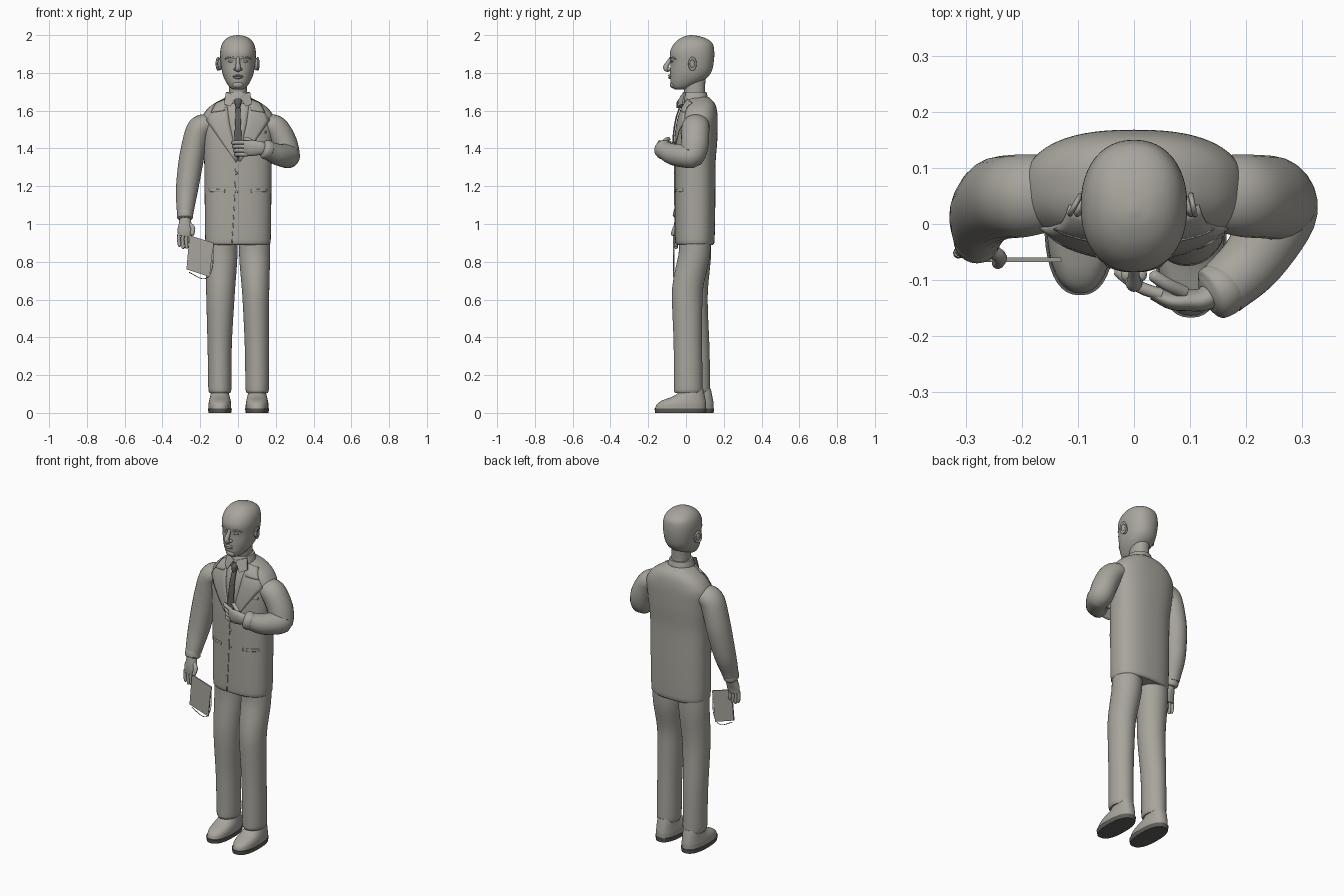
import bpy, bmesh, math
from mathutils import Vector
from mathutils.bvhtree import BVHTree


def material(name, *rgb):
    m = bpy.data.materials.new(name)
    m.diffuse_color = (*rgb, 1)
    return m


GREY = material("warm_grey", .39, .375, .335)
DARK = material("dark_cloth", .11, .108, .1)


def finish(name, bm, mat=None):
    bmesh.ops.recalc_face_normals(bm, faces=bm.faces)
    me = bpy.data.meshes.new(name)
    bm.to_mesh(me)
    bm.free()
    ob = bpy.data.objects.new(name, me)
    bpy.context.collection.objects.link(ob)
    me.materials.append(mat or GREY)
    return ob


def skin(name, rings, mat=None):
    """Bridge equal rings of points and cap both ends."""
    bm = bmesh.new()
    vs = [[bm.verts.new(p) for p in r] for r in rings]
    n = len(vs[0])
    for a, b in zip(vs, vs[1:]):
        for i in range(n):
            j = (i + 1) % n
            bm.faces.new((a[i], a[j], b[j], b[i]))
    bm.faces.new(vs[0])
    bm.faces.new(vs[-1])
    return finish(name, bm, mat)


def ease(rows, k):
    """Smooth interpolation of rows of numbers without overshoot."""
    def tangents(c):
        d = [b - a for a, b in zip(c, c[1:])]
        t = [d[0]]
        for a, b in zip(d, d[1:]):
            m = 0 if a * b <= 0 else min(abs(a + b) / 2, 2 * abs(a), 2 * abs(b))
            t.append(math.copysign(m, a))
        return t + [d[-1]]
    cols = list(zip(*rows))
    tans = [tangents(c) for c in cols]
    out = []
    for i in range(len(rows) - 1):
        for s in range(k):
            t = s / k
            out.append([(2*t**3 - 3*t*t + 1) * c[i] + (t**3 - 2*t*t + t) * m[i]
                        + (3*t*t - 2*t**3) * c[i+1] + (t**3 - t*t) * m[i+1]
                        for c, m in zip(cols, tans)])
    return out + [list(rows[-1])]


def oval(n, e):
    pts = []
    for i in range(n):
        c, s = math.cos(2*math.pi*i/n), math.sin(2*math.pi*i/n)
        pts.append((math.copysign(abs(c)**(2/e), c), math.copysign(abs(s)**(2/e), s)))
    return pts


def loft(name, rows, cx=0, dy=0, e=2.2, k=5, n=40, mat=None):
    """Rows of z, half width, front y, back y."""
    return skin(name, [[(cx + c*hx, dy + (f+b)/2 + s*(b-f)/2, z) for c, s in oval(n, e)]
                       for z, hx, f, b in ease(rows, k)], mat)


def tube(name, rows, ref=(0, 1, 0), k=6, n=24, mat=None):
    """Rows of x, y, z, radius along ref, radius across."""
    rows = ease(rows, k)
    P = [Vector(r[:3]) for r in rows]
    u = Vector(ref)
    rings = []
    for i, r in enumerate(rows):
        t = (P[min(i+1, len(P)-1)] - P[max(i-1, 0)]).normalized()
        u = (u - t * u.dot(t)).normalized()
        v = t.cross(u)
        rings.append([P[i] + u*c*r[3] + v*s*r[4] for c, s in oval(n, 2)])
    return skin(name, rings, mat)


def digit(name, a, b, c, r):
    """Finger bent through three points with a rounded tip."""
    a, b, c = Vector(a), Vector(b), Vector(c)
    tip = c + (c - b).normalized() * r * 0.6
    tube(name, [(*a, r, r), (*b, r, r), (*c, r*.9, r*.9), (*tip, r*.25, r*.25)], (.3, .4, .5), 4, 12)


def ball(name, loc, size, rot=(0, 0, 0)):
    bpy.ops.mesh.primitive_uv_sphere_add(segments=24, ring_count=14, radius=1, location=loc, rotation=rot)
    ob = bpy.context.object
    ob.scale, ob.name = size, name
    ob.data.materials.append(GREY)


# Jacket body
jacket = loft("jacket", [(.888, .16, -.045, .14), (.90, .172, -.057, .15), (1.1, .176, -.06, .155),
                         (1.3, .178, -.06, .156), (1.45, .188, -.056, .166), (1.54, .196, -.045, .168),
                         (1.6, .17, -.028, .164), (1.642, .12, -.008, .15), (1.672, .06, .005, .12)], e=2.45, n=64)
deps = bpy.context.evaluated_depsgraph_get()
BODY = BVHTree.FromObject(jacket, deps)


def patch(name, A, B, lift=.002, thick=.006, mat=None, m=5, k=5):
    """Cloth panel between two x,z edges, laid on the jacket front."""
    bm = bmesh.new()
    grid = []
    for i in range((len(A) - 1) * k + 1):
        s = min(i // k, len(A) - 2)
        f = i / k - s
        a = Vector(A[s]).lerp(Vector(A[s+1]), f)
        b = Vector(B[s]).lerp(Vector(B[s+1]), f)
        row = []
        for j in range(m + 1):
            x, z = a.lerp(b, j / m)
            hit = BODY.ray_cast(Vector((x, -1, z)), Vector((0, 1, 0)))[0]
            hit = hit or BODY.find_nearest(Vector((x, -.03, z)))[0]
            row.append(bm.verts.new((x, hit.y - lift, z)))
        grid.append(row)
    for r, q in zip(grid, grid[1:]):
        for j in range(m):
            bm.faces.new((r[j], r[j+1], q[j+1], q[j]))
    ob = finish(name, bm, mat)
    sol = ob.modifiers.new("thickness", 'SOLIDIFY')
    sol.thickness, sol.offset = thick, 0


# Shirt front, tie, jacket closure and pockets
patch("shirt_front", [(-.07, 1.655), (-.045, 1.53), (-.004, 1.34)], [(.07, 1.655), (.045, 1.53), (.004, 1.34)], .001, .004)
patch("tie", [(-.011, 1.63), (-.017, 1.5), (-.02, 1.38), (-.003, 1.35)],
      [(.011, 1.63), (.017, 1.5), (.02, 1.38), (.003, 1.35)], .012, .008, DARK)
loft("tie_knot", [(1.615, .011, -.05, -.015), (1.64, .017, -.05, -.01), (1.665, .02, -.036, 0)], n=16, mat=DARK)
patch("front_closure", [(-.013, 1.335), (-.022, 1.1), (-.034, .9)], [(-.009, 1.335), (-.018, 1.1), (-.03, .9)], .001, .003, None, 1)
patch("breast_pocket", [(.085, 1.485), (.15, 1.492)], [(.085, 1.474), (.15, 1.481)], .001, .004)
for s, side in ((-1, "right"), (1, "left")):
    patch(side + "_lapel", [(s*.062, 1.66), (s*.045, 1.53), (s*.002, 1.335)],
          [(s*.115, 1.635), (s*.168, 1.55), (s*.012, 1.33)], .003, .006)
    patch(side + "_collar_notch", [(s*.06, 1.662), (s*.07, 1.6)], [(s*.115, 1.642), (s*.142, 1.59)], .006, .006)
    patch(side + "_pocket_flap", [(s*.07, 1.183), (s*.155, 1.186)], [(s*.07, 1.168), (s*.155, 1.171)], .001, .004)
    # Shirt collar flaps
    f = [(s*.006, -.03, 1.678), (s*.064, -.008, 1.7), (s*.074, -.02, 1.635), (s*.04, -.048, 1.622)]
    skin(side + "_collar_flap", [f, [(x, y + .008, z) for x, y, z in f]])
for z in (1.27, 1.17):
    ball("button", (-.008, -.06, z), (.007, .004, .007))

# Neck and shirt collar
loft("neck", [(1.62, .052, -.01, .105), (1.70, .048, -.01, .1), (1.79, .05, -.03, .105)])
loft("shirt_collar", [(1.635, .076, -.03, .122), (1.67, .07, -.026, .116), (1.70, .06, -.016, .108)])

# Head
loft("head", [(1.712, .024, -.058, 0), (1.725, .045, -.073, .03), (1.76, .068, -.083, .095),
              (1.80, .083, -.084, .132), (1.85, .091, -.082, .146), (1.9, .095, -.086, .15),
              (1.945, .088, -.07, .145), (1.975, .069, -.042, .12), (1.993, .04, -.008, .075),
              (2.0, .006, .02, .035)], n=48)
tube("nose", [(0, -.076, 1.885, .008, .009), (0, -.09, 1.86, .011, .01), (0, -.107, 1.83, .014, .014),
              (0, -.1, 1.818, .013, .016), (0, -.085, 1.813, .006, .012)])
tube("upper_lip", [(-.036, -.07, 1.781, .003, .002), (0, -.088, 1.786, .008, .005), (.036, -.07, 1.781, .003, .002)], n=12)
tube("lower_lip", [(-.033, -.07, 1.777, .003, .002), (0, -.086, 1.774, .008, .006), (.033, -.07, 1.777, .003, .002)], n=12)
ball("chin", (0, -.066, 1.738), (.03, .02, .02))
for s, side in ((-1, "right"), (1, "left")):
    tube(side + "_brow", [(s*.014, -.081, 1.878, .005, .005), (s*.04, -.074, 1.884, .005, .005),
                          (s*.068, -.054, 1.874, .003, .003)], n=12)
    ball(side + "_eye", (s*.036, -.07, 1.862), (.016, .01, .007))
    ball(side + "_nostril", (s*.014, -.09, 1.82), (.009, .012, .008))
    ball(side + "_ear", (s*.096, .032, 1.845), (.01, .02, .033), (.15, 0, s*.35))
    bpy.ops.mesh.primitive_torus_add(major_radius=.018, minor_radius=.005, major_segments=24, minor_segments=10,
                                     location=(s*.105, .034, 1.848), rotation=(.15, math.pi/2, s*.35))
    rim = bpy.context.object
    rim.name, rim.scale = side + "_ear_rim", (1.6, 1, 1)
    rim.data.materials.append(GREY)

# Sleeves and shirt cuffs
tube("right_sleeve", [(-.15, .055, 1.53, .068, .055), (-.203, .05, 1.505, .074, .066), (-.24, .046, 1.38, .074, .066),
                      (-.268, .022, 1.2, .064, .06), (-.278, -.01, 1.09, .05, .048), (-.28, -.02, 1.055, .046, .043)])
tube("right_cuff", [(-.28, -.018, 1.07, .04, .04), (-.28, -.024, 1.055, .044, .042),
                    (-.28, -.027, 1.035, .044, .042), (-.28, -.03, 1.025, .036, .034)])
tube("left_sleeve", [(.15, .055, 1.53, .068, .055), (.203, .05, 1.505, .074, .066), (.245, .047, 1.43, .074, .068),
                     (.262, .025, 1.36, .066, .066), (.215, -.06, 1.367, .058, .058), (.155, -.118, 1.392, .047, .05)])
tube("left_cuff", [(.17, -.103, 1.386, .044, .046), (.155, -.116, 1.392, .05, .052),
                   (.14, -.125, 1.397, .048, .048), (.13, -.13, 1.4, .03, .034)])

# Hand lowered with notebook
tube("right_hand", [(-.28, -.03, 1.04, .026, .03), (-.28, -.038, 1.01, .024, .032), (-.279, -.047, .97, .019, .041),
                    (-.283, -.05, .935, .014, .036)])
for i in range(4):
    x = -.312 + i * .019
    end = .885 - .012 * math.sin(i * 1.1)
    digit("right_finger", (x, -.05, .95), (x - .001, -.052, .915), (x + .003, -.052, end), .0095)
digit("right_thumb", (-.258, -.045, 1.0), (-.238, -.06, .975), (-.243, -.07, .945), .012)
cover = [(-.257, .94), (-.13, .90), (-.15, .72), (-.273, .76)]
skin("notebook", [[(x, y, z) for x, z in cover] for y in (-.068, -.06)])
tube("notebook_strap", [(-.13, -.065, .9, .002, .002), (-.132, -.065, .8, .002, .002), (-.15, -.065, .73, .002, .002),
                        (-.185, -.065, .71, .002, .002), (-.26, -.065, .745, .002, .002)], n=8)

# Hand raised to the tie
tube("left_hand", [(.145, -.122, 1.395, .024, .032), (.115, -.136, 1.402, .02, .036), (.075, -.136, 1.402, .018, .042),
                   (.035, -.122, 1.4, .013, .04)])
for i in range(4):
    z = 1.432 - i * .021
    digit("left_finger", (.05, -.126, z), (.01, -.112, z), (-.028 + .006*i, -.085, z - .002), .011)
digit("left_thumb", (.09, -.122, 1.425), (.06, -.108, 1.443), (.035, -.092, 1.45), .012)

# Trousers: rows of x, y, z, depth, width
tube("left_trouser_leg", [(.088, .05, .95, .085, .08), (.088, .045, .85, .083, .082), (.094, .006, .62, .081, .071),
                          (.1, .01, .35, .075, .064), (.102, .012, .125, .076, .062), (.102, .012, .105, .07, .056)], n=36)
tube("right_trouser_leg", [(-.088, .05, .95, .085, .08), (-.088, .05, .85, .083, .085), (-.093, .035, .62, .08, .075),
                           (-.097, .048, .35, .076, .064), (-.096, .052, .125, .076, .061), (-.096, .052, .105, .07, .055)], n=36)

# Shoes with dark soles
for side, cx, dy in (("right", -.096, .04), ("left", .101, 0)):
    loft(side + "_sole", [(0, .06, -.163, .106), (.024, .064, -.167, .109)], cx, dy, 2.4, 1, 40, DARK)
    loft(side + "_shoe", [(.024, .06, -.163, .106), (.045, .06, -.155, .106), (.065, .057, -.128, .104),
                          (.085, .052, -.075, .1), (.105, .048, -.045, .096), (.13, .045, -.04, .09)], cx, dy, 2.3)

# Smooth shading with crisp edges
bpy.ops.object.select_all(action='SELECT')
bpy.context.view_layer.objects.active = jacket
bpy.ops.object.shade_smooth_by_angle(angle=math.radians(40))
